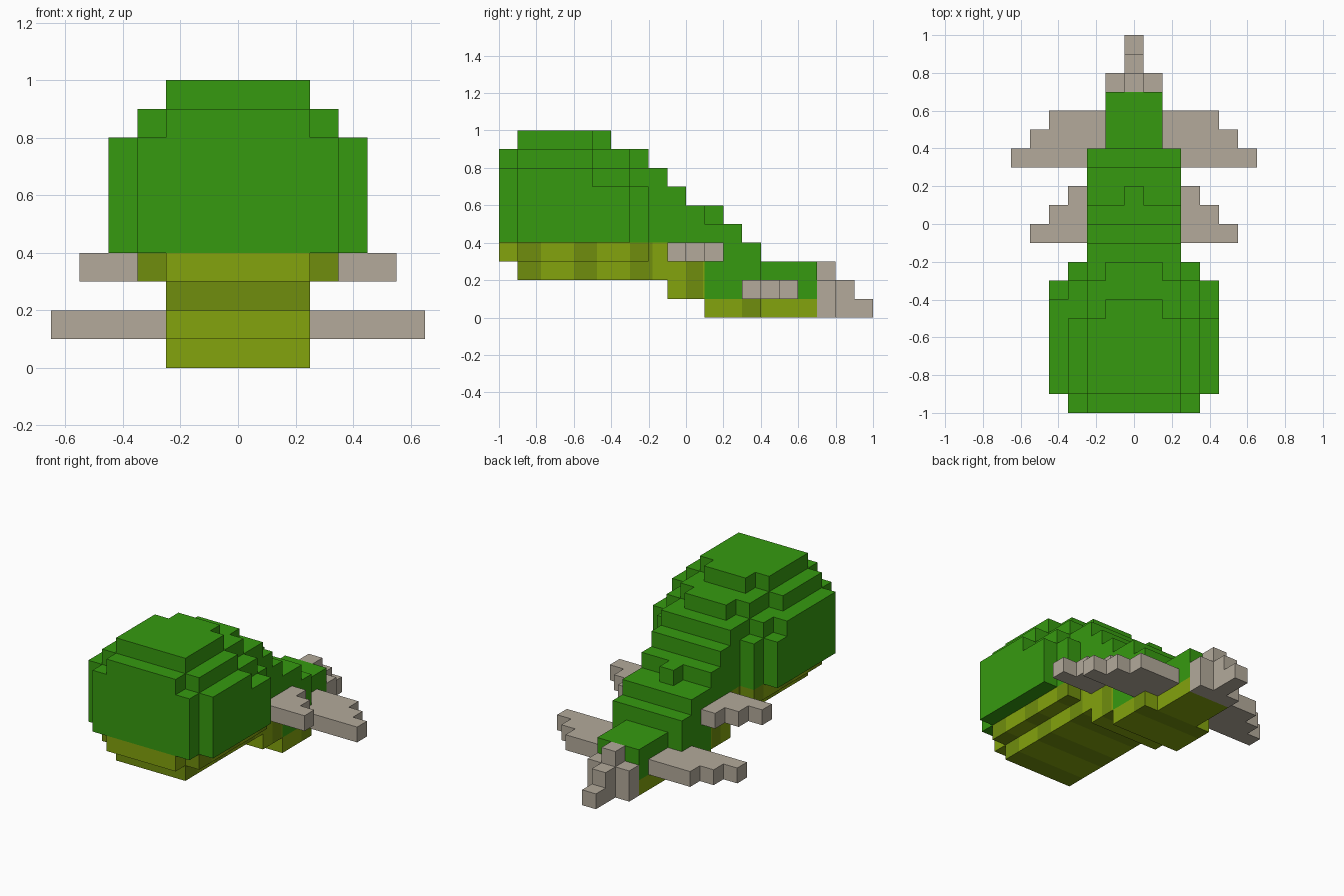
import bpy, bmesh
from mathutils import Vector

if "Cube" in bpy.data.objects:
    bpy.data.objects.remove(bpy.data.objects["Cube"], do_unlink=True)

S = 0.1  # block size


def material(name, rgb):
    m = bpy.data.materials.new(name)
    m.use_nodes = True
    m.diffuse_color = (*rgb, 1)
    m.node_tree.nodes["Principled BSDF"].inputs["Base Color"].default_value = (*rgb, 1)
    return m


green = material("shell green", (0.037, 0.323, 0.005))
lime = material("belly lime", (0.227, 0.366, 0.004))
olive = material("belly olive", (0.160, 0.268, 0.004))
grey = material("limb grey", (0.451, 0.402, 0.328))


def slab(half, y0, y1, z0, z1):
    """Blocks symmetric about x = 0, from -half to +half."""
    return {(x, y, z) for x in range(-half, half + 1)
            for y in range(y0, y1) for z in range(z0, z1)}


def build(name, cells, mats, cuts=(), rule=None):
    """Skin a set of blocks with outer faces only and merge flat areas."""
    bm = bmesh.new()
    for c in cells:
        for axis in range(3):
            for sign in (-1, 1):
                n = list(c)
                n[axis] += sign
                if tuple(n) in cells:
                    continue
                centre = Vector((c[0], c[1] + 0.5, c[2] + 0.5))
                d, u, v = Vector(), Vector(), Vector()
                d[axis] = sign / 2
                u[(axis + 1) % 3] = 0.5
                v[(axis + 2) % 3] = 0.5 * sign
                ring = [d - u - v, d + u - v, d + u + v, d - u + v]
                bm.faces.new([bm.verts.new((centre + p) * S) for p in ring])
    bmesh.ops.remove_doubles(bm, verts=bm.verts, dist=0.001)
    bmesh.ops.dissolve_limit(bm, angle_limit=0.01, verts=bm.verts, edges=bm.edges)
    for y in cuts:
        bmesh.ops.bisect_plane(bm, geom=bm.verts[:] + bm.edges[:] + bm.faces[:],
                               plane_co=(0, y, 0), plane_no=(0, 1, 0))
    if rule:
        for f in bm.faces:
            f.material_index = rule(f.calc_center_median())
    mesh = bpy.data.meshes.new(name)
    bm.to_mesh(mesh)
    bm.free()
    for m in mats:
        mesh.materials.append(m)
    ob = bpy.data.objects.new(name, mesh)
    bpy.context.collection.objects.link(ob)
    return ob


# Domed shell, stepping down towards the tail
shell = set()
for half, y0, y1, z0, z1 in [
    (4, -9, -5, 4, 8), (4, -9, -3, 4, 7),
    (3, -10, -9, 4, 8), (3, -9, -5, 4, 9), (3, -9, -3, 4, 8), (3, -9, -2, 4, 7),
    (2, -10, -9, 4, 9), (2, -9, -5, 4, 10), (2, -9, -3, 4, 9), (2, -9, -1, 4, 8),
    (1, -9, -4, 4, 10), (1, -9, -2, 4, 9),
    (2, -2, 0, 4, 7), (2, -2, 1, 4, 6), (0, 0, 2, 4, 6), (2, 0, 3, 4, 5),
    (2, 1, 4, 1, 4), (1, 4, 7, 1, 3),
]:
    shell |= slab(half, y0, y1, z0, z1)
shell.add((-4, -5, 7))
build("shell", shell, [green])

# Striped belly
belly = set()
for half, y0, y1, z0, z1 in [
    (2, -10, 1, 3, 4), (3, -9, -2, 3, 4), (2, -9, 1, 2, 3),
    (2, -1, 1, 1, 2), (2, 1, 4, 0, 1), (1, 4, 7, 0, 1),
]:
    belly |= slab(half, y0, y1, z0, z1)
stripes = [(-0.9, -0.775), (-0.6, -0.475), (-0.3, -0.18), (0.0, 0.09), (0.3, 0.4)]


def stripe_rule(p):
    return int(any(a - 0.001 <= p.y < b - 0.001 for a, b in stripes))


build("belly", belly, [lime, olive], [y for pair in stripes for y in pair], stripe_rule)

# Stepped flippers, one pair in front and one behind
for name, z, rows in [
    ("front_flipper", 3, [(-1, 3, 5), (0, 3, 4), (1, 3, 3)]),
    ("back_flipper", 1, [(3, 3, 6), (4, 2, 5), (5, 2, 4)]),
]:
    for side, sign in (("left", 1), ("right", -1)):
        cells = {(sign * x, y, z) for y, a, b in rows for x in range(a, b + 1)}
        build(f"{name}_{side}", cells, [grey])

# Tail with a descending central ridge
tail = slab(1, 7, 8, 0, 2) | slab(0, 7, 8, 0, 3) | slab(0, 8, 9, 0, 2) | slab(0, 9, 10, 0, 1)
build("tail", tail, [grey])
